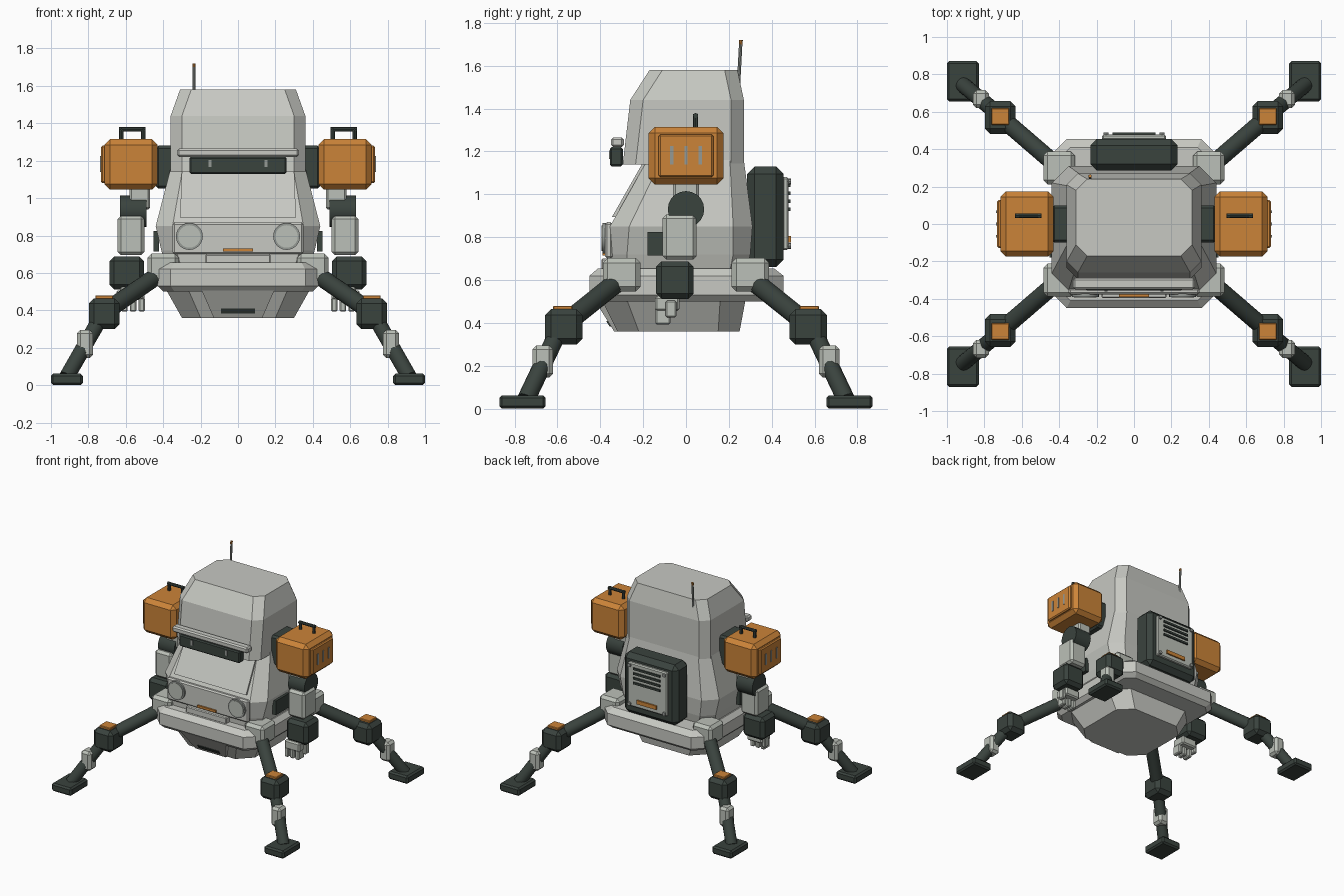
import bpy, bmesh, math
from mathutils import Vector

if "Cube" in bpy.data.objects:
    bpy.data.objects.remove(bpy.data.objects["Cube"], do_unlink=True)


def material(name, r, g, b):
    m = bpy.data.materials.new(name)
    m.use_nodes = True
    m.diffuse_color = (r, g, b, 1)
    m.node_tree.nodes["Principled BSDF"].inputs["Base Color"].default_value = (r, g, b, 1)
    return m


SHELL = material("shell grey", 0.57, 0.58, 0.54)
JOINT = material("joint grey", 0.50, 0.53, 0.48)
DARK = material("dark green grey", 0.042, 0.056, 0.048)
ORANGE = material("orange", 0.60, 0.23, 0.04)
STEEL = material("steel grey", 0.30, 0.32, 0.30)


def finish(name, bm, mat, bevel=0):
    bmesh.ops.recalc_face_normals(bm, faces=bm.faces)
    me = bpy.data.meshes.new(name)
    bm.to_mesh(me)
    bm.free()
    me.materials.append(mat)
    ob = bpy.data.objects.new(name, me)
    bpy.context.collection.objects.link(ob)
    if bevel:
        mod = ob.modifiers.new("chamfer", "BEVEL")
        mod.width, mod.segments, mod.limit_method = bevel, 1, "ANGLE"
    return ob


def box(name, centre, size, mat, bevel=0):
    bm = bmesh.new()
    bmesh.ops.create_cube(bm, size=1)
    for v in bm.verts:
        v.co = Vector(centre) + Vector([a * b for a, b in zip(v.co, size)])
    return finish(name, bm, mat, bevel)


def rod(name, a, b, radius, mat, sides=16, bevel=0):
    a, b = Vector(a), Vector(b)
    bm = bmesh.new()
    bmesh.ops.create_cone(bm, cap_ends=True, segments=sides, radius1=radius,
                          radius2=radius, depth=(b - a).length)
    turn = (b - a).to_track_quat("Z", "Y")
    for v in bm.verts:
        v.co = (a + b) / 2 + turn @ v.co
    for f in bm.faces:
        f.smooth = len(f.verts) == 4 and sides > 8
    ob = finish(name, bm, mat, bevel)
    for e in ob.data.edges:
        va, vb = (ob.data.vertices[i].co for i in e.vertices)
        e.use_edge_sharp = abs((vb - va).normalized().dot((b - a).normalized())) < 0.5
    return ob


def loft(name, sections, mat, bevel=0):
    """Stack of chamfered rectangles: z, half width, front y, back y, chamfer."""
    bm = bmesh.new()
    rings = []
    for z, w, f, k, c in sections:
        pts = [(-w + c, f), (w - c, f), (w, f + c), (w, k - c),
               (w - c, k), (-w + c, k), (-w, k - c), (-w, f + c)]
        rings.append([bm.verts.new((x, y, z)) for x, y in pts])
    for lo, hi in zip(rings, rings[1:]):
        for i in range(8):
            j = (i + 1) % 8
            bm.faces.new((lo[i], lo[j], hi[j], hi[i]))
    bm.faces.new(rings[0])
    bm.faces.new(rings[-1])
    return finish(name, bm, mat, bevel)


def front_plate(name, low, high, depth, mat, bevel=0):
    """Sloping slab; low and high are (half width, y, z) of its front face."""
    bm = bmesh.new()
    front = [bm.verts.new((s * w, y, z)) for w, y, z, s in
             ((*low, -1), (*low, 1), (*high, 1), (*high, -1))]
    back = [bm.verts.new(v.co + Vector((0, depth, 0))) for v in front]
    bm.faces.new(front)
    bm.faces.new(back)
    for i in range(4):
        j = (i + 1) % 4
        bm.faces.new((front[i], front[j], back[j], back[i]))
    return finish(name, bm, mat, bevel)


# Hull: belly, skirt, lower cabin and head
loft("belly", [(0.36, 0.30, -0.32, 0.25, 0.10), (0.52, 0.39, -0.40, 0.28, 0.12)], SHELL)
loft("skirt", [(0.50, 0.40, -0.42, 0.42, 0.06), (0.53, 0.43, -0.45, 0.455, 0.07),
               (0.62, 0.43, -0.45, 0.455, 0.07), (0.655, 0.40, -0.41, 0.41, 0.06)], SHELL)
loft("lower_cabin", [(0.62, 0.38, -0.35, 0.28, 0.08), (0.72, 0.41, -0.355, 0.30, 0.08),
                     (0.85, 0.44, -0.355, 0.31, 0.09), (1.16, 0.36, -0.18, 0.27, 0.065)], SHELL)
loft("head", [(1.14, 0.36, -0.295, 0.27, 0.06), (1.44, 0.36, -0.26, 0.27, 0.06),
              (1.58, 0.31, -0.17, 0.24, 0.06)], SHELL)

# Front face: windscreen panel, visor, lamps and chin
front_plate("windscreen_panel", (0.31, -0.345, 0.895), (0.30, -0.20, 1.15), 0.025, SHELL)
box("brow", (0, -0.32, 1.243), (0.65, 0.06, 0.045), SHELL, 0.01)
box("visor", (0, -0.325, 1.175), (0.52, 0.06, 0.09), DARK, 0.008)
box("face_panel", (0, -0.36, 0.785), (0.70, 0.035, 0.17), SHELL, 0.01)
box("badge_strip", (0, -0.38, 0.722), (0.16, 0.02, 0.017), ORANGE)
box("lower_face_strip", (0, -0.365, 0.675), (0.35, 0.06, 0.05), SHELL, 0.006)
front_plate("chin_panel", (0.13, -0.335, 0.36), (0.20, -0.435, 0.52), 0.06, SHELL)
front_plate("chin_slot", (0.09, -0.357, 0.384), (0.09, -0.373, 0.41), 0.03, DARK)
for s in (-1, 1):
    box("visor_sensor", (s * 0.15, -0.356, 1.185), (0.018, 0.008, 0.04), STEEL)
    rod("lamp_ring", (s * 0.26, -0.36, 0.795), (s * 0.26, -0.39, 0.795), 0.072, STEEL, 24)
    rod("lamp_lens", (s * 0.26, -0.38, 0.795), (s * 0.26, -0.394, 0.795), 0.06, JOINT, 24)
    box("side_vent", (s * 0.438, -0.10, 0.77), (0.03, 0.16, 0.11), DARK)

# Antenna
rod("antenna", (-0.235, 0.24, 1.42), (-0.235, 0.255, 1.70), 0.008, STEEL, 8)
rod("antenna_tip", (-0.235, 0.255, 1.70), (-0.235, 0.256, 1.72), 0.009, ORANGE, 8)

# Backpack with a vented service panel
box("backpack", (0, 0.37, 0.895), (0.465, 0.17, 0.47), DARK, 0.035)
box("service_panel", (0, 0.463, 0.91), (0.34, 0.03, 0.34), JOINT, 0.008)
for i in range(4):
    box("panel_slot", (0, 0.48, 0.93 + i * 0.037), (0.23, 0.016, 0.016), DARK)
box("panel_latch", (0, 0.48, 0.79), (0.17, 0.018, 0.03), ORANGE)
for x in (-0.15, 0.15):
    for z in (0.76, 1.06):
        rod("panel_bolt", (x, 0.47, z), (x, 0.49, z), 0.014, STEEL, 8)

# Arms with shoulder boxes
for s in (-1, 1):
    box("shoulder_mount", (s * 0.39, 0, 1.165), (0.10, 0.20, 0.23), DARK, 0.015)
    box("shoulder_box", (s * 0.572, 0, 1.18), (0.285, 0.35, 0.27), ORANGE, 0.03)
    box("shoulder_cover", (s * 0.715, 0, 1.18), (0.035, 0.255, 0.20), ORANGE, 0.008)
    for y in (-0.066, 0, 0.066):
        box("cover_vent", (s * 0.733, y, 1.182), (0.008, 0.015, 0.085), STEEL)
    for x in (0.507, 0.623):
        rod("handle_post", (s * x, 0.045, 1.30), (s * x, 0.045, 1.375), 0.012, DARK, 8)
    rod("handle_bar", (s * 0.495, 0.045, 1.367), (s * 0.635, 0.045, 1.367), 0.012, DARK, 8)
    box("arm_neck", (s * 0.525, 0, 1.0), (0.11, 0.12, 0.12), JOINT, 0.01)
    rod("elbow", (s * 0.49, 0, 0.93), (s * 0.63, 0, 0.93), 0.085, DARK, 20)
    box("upper_arm", (s * 0.572, -0.03, 0.80), (0.145, 0.16, 0.21), JOINT, 0.018)
    box("forearm", (s * 0.595, -0.052, 0.60), (0.185, 0.175, 0.175), DARK, 0.025)
    box("wrist", (s * 0.565, -0.088, 0.49), (0.13, 0.115, 0.07), JOINT, 0.01)
    for i in range(3):
        box("finger", (s * (0.515 + i * 0.046), -0.108, 0.43), (0.034, 0.07, 0.075), JOINT, 0.007)
    box("thumb", (s * 0.635, -0.07, 0.465), (0.03, 0.05, 0.08), JOINT, 0.007)

# Four splayed legs
for sx in (-1, 1):
    for sy in (-1, 1):
        def at(x, y, z):
            return (sx * x, sy * y, z)
        box("leg_mount", at(0.40, 0.30, 0.625), (0.17, 0.175, 0.155), JOINT, 0.022)
        rod("thigh", at(0.41, 0.31, 0.60), at(0.70, 0.56, 0.40), 0.047, DARK)
        box("knee", at(0.715, 0.57, 0.382), (0.165, 0.175, 0.165), DARK, 0.028)
        box("knee_cap", at(0.715, 0.575, 0.47), (0.095, 0.09, 0.02), ORANGE, 0.004)
        rod("shin", at(0.74, 0.60, 0.35), at(0.915, 0.745, 0.045), 0.042, DARK)
        box("ankle_guard", at(0.818, 0.668, 0.22), (0.085, 0.095, 0.15), JOINT, 0.018)
        box("foot", at(0.915, 0.763, 0.031), (0.17, 0.215, 0.062), DARK, 0.012)
